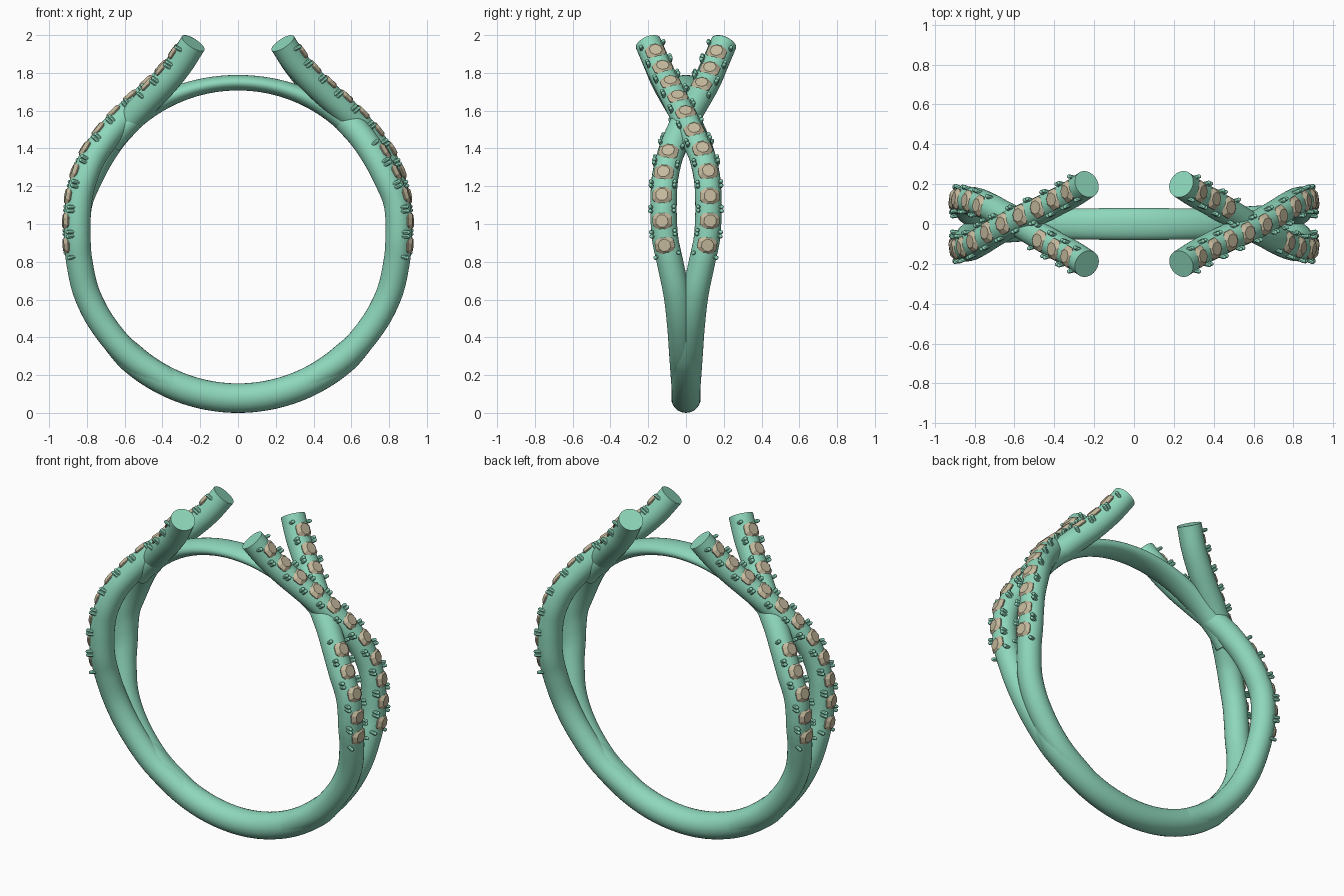
import bpy, math
from mathutils import Vector

if "Cube" in bpy.data.objects:
    bpy.data.objects.remove(bpy.data.objects["Cube"])

C = Vector((0, 0, 0.93))          # centre of the finger hole


def material(name, col):
    m = bpy.data.materials.new(name)
    m.diffuse_color = col
    m.use_nodes = True
    m.node_tree.nodes["Principled BSDF"].inputs["Base Color"].default_value = m.diffuse_color
    return m


METAL = material("green_metal", (0.27, 0.68, 0.50, 1))
GEM = material("tan_stone", (0.56, 0.49, 0.34, 1))


def add_mesh(name, verts, faces, mat=None, smooth=True):
    me = bpy.data.meshes.new(name)
    me.from_pydata([tuple(v) for v in verts], [], faces)
    me.validate()
    ob = bpy.data.objects.new(name, me)
    bpy.context.collection.objects.link(ob)
    if mat:
        me.materials.append(mat)
    bpy.ops.object.select_all(action='DESELECT')
    ob.select_set(True)
    bpy.context.view_layer.objects.active = ob
    if smooth:
        bpy.ops.object.shade_smooth_by_angle(angle=math.radians(40))
    return ob


def spline(pts, steps=8):
    """Catmull-Rom through tuples of any length."""
    P = [Vector(p) for p in pts]
    P = [2 * P[0] - P[1]] + P + [2 * P[-1] - P[-2]]
    out = []
    for i in range(1, len(P) - 2):
        a, b, c, d = P[i - 1:i + 3]
        for k in range(steps):
            t = k / steps
            out.append(0.5 * (2 * b + (c - a) * t + (2 * a - 5 * b + 4 * c - d) * t * t
                              + (3 * b - a - 3 * c + d) * t ** 3))
    return out + [P[-2]]


def frames(path):
    """Position, tangent, outward normal and sideways vector along a path."""
    res = []
    for i, p in enumerate(path):
        t = (path[min(i + 1, len(path) - 1)] - path[max(i - 1, 0)]).normalized()
        n = p - C
        n = (n - t * n.dot(t)).normalized()
        res.append((p, t, n, t.cross(n)))
    return res


def loft(rings, n):
    """Faces joining consecutive rings of n vertices, with end caps."""
    faces = [tuple(range(n - 1, -1, -1)), tuple(range((rings - 1) * n, rings * n))]
    for r in range(rings - 1):
        for k in range(n):
            a, b = r * n + k, r * n + (k + 1) % n
            faces.append((a, b, b + n, a + n))
    return faces


def sweep(name, path, radial, side, n=28):
    verts = []
    for (p, t, nn, b), ra, rb in zip(frames(path), radial, side):
        for k in range(n):
            a = 2 * math.pi * k / n
            verts.append(p + nn * (ra * math.cos(a)) + b * (rb * math.sin(a)))
    return add_mesh(name, verts, loft(len(path), n), METAL)


def lathe(verts, faces, origin, axis, u, v, profile, n, turn=0.0):
    """Append a turned solid: profile is a list of (radius, height)."""
    base = len(verts)
    for r, h in profile:
        for k in range(n):
            a = 2 * math.pi * k / n + turn
            verts.append(origin + axis * h + u * (r * math.cos(a)) + v * (r * math.sin(a)))
    faces += [tuple(i + base for i in f) for f in loft(len(profile), n)]


def at_length(path, s):
    """Frame at arc length s."""
    fr = frames(path)
    for i in range(len(path) - 1):
        d = (path[i + 1] - path[i]).length
        if s <= d or i == len(path) - 2:
            f = s / d
            t, n = fr[i][1].lerp(fr[i + 1][1], f).normalized(), fr[i][2].lerp(fr[i + 1][2], f)
            n = (n - t * n.dot(t)).normalized()
            return path[i].lerp(path[i + 1], f), t, n, t.cross(n)
        s -= d


def length_to_z(path, z):
    s = 0
    for a, b in zip(path, path[1:]):
        if b.z > z:
            return s
        s += (b - a).length
    return s


# Lower shank, thinning away where the strands split
arc = []
for i in range(65):
    a = math.radians(-75 + 150 * i / 64)
    arc.append(C + Vector((math.sin(a), 0, -math.cos(a))) * 0.852)
rad = [0.078 if p.z < 0.3 else 0.078 - 0.05 * min(1, (p.z - 0.3) / 0.4) for p in arc]
sweep("lower_shank", arc, rad, rad)

# Thin bridge over the top, hugging the hole
arc, ra, rb = [], [], []
for i in range(49):
    a = math.radians(-54 + 108 * i / 48)
    f = min(1, abs(math.degrees(a)) / 50)
    h = 0.041 + 0.022 * f ** 2
    arc.append(C + Vector((math.sin(a), 0, math.cos(a))) * (0.777 + h))
    ra.append(h)
    rb.append(0.08 - 0.015 * f ** 2)
sweep("top_bridge", arc, ra, rb)

# Strand centre lines on the right side
LOW = [(0.35, 0.008, 0.153), (0.56, 0.018, 0.29), (0.71, 0.03, 0.46), (0.80, 0.05, 0.63),
       (0.84, 0.085, 0.80), (0.85, 0.11, 0.92), (0.85, 0.118, 1.03)]
OVER = LOW + [(0.84, 0.118, 1.14), (0.815, 0.112, 1.24), (0.77, 0.088, 1.35), (0.71, 0.05, 1.44),
              (0.64, 0.01, 1.525), (0.56, -0.03, 1.605), (0.47, -0.07, 1.685),
              (0.385, -0.112, 1.765), (0.305, -0.155, 1.855), (0.237, -0.2, 1.957)]
UNDER = [(x, -y, z) for x, y, z in LOW] + [
    (0.835, -0.118, 1.13), (0.79, -0.112, 1.235), (0.73, -0.088, 1.35), (0.66, -0.05, 1.455),
    (0.585, -0.01, 1.54), (0.49, 0.05, 1.64), (0.385, 0.112, 1.75), (0.305, 0.155, 1.85),
    (0.237, 0.2, 1.957)]


def build_strand(name, pts, skip, s):
    path = spline([(x * s, y * s, z) for x, y, z in pts])
    r = [0.07] * len(path)
    strand = sweep(name, path, r, r)
    s0, s1 = length_to_z(path, 0.90), length_to_z(path, 1.885)
    step = (s1 - s0) / 10
    cv, cf, gv, gf, pv, pf = [], [], [], [], [], []
    for i in range(11):
        if i in skip:
            continue
        p, t, n, b = at_length(path, s0 + step * i)
        # crosswise scallop under each stone
        lathe(cv, cf, p + n * 0.056, b, n, t, [(0.036, -0.1), (0.036, 0.1)], 16, 0.1)
        # faceted stone
        lathe(gv, gf, p, n, t, b, [(0.012, 0.018), (0.04, 0.034), (0.056, 0.055),
                                   (0.056, 0.059), (0.034, 0.077)], 8, math.pi / 8)
        # four small prongs around the stone
        for along in (-0.42, 0.42):
            q, t2, n2, b2 = at_length(path, s0 + step * (i + along))
            for side in (-0.047, 0.047):
                ax = (n2 + b2 * (side * 6)).normalized()
                lathe(pv, pf, q + b2 * side, ax, t2, t2.cross(-ax),
                      [(0.011, 0.02), (0.011, 0.062), (0.008, 0.069), (0.003, 0.072)], 8)
    cutter = add_mesh("scallop_cutter", cv, cf, None, False)
    cutter.hide_render = True
    mod = strand.modifiers.new("scallops", 'BOOLEAN')
    mod.operation, mod.solver, mod.object = 'DIFFERENCE', 'EXACT', cutter
    bpy.context.view_layer.objects.active = strand
    bpy.ops.object.modifier_apply(modifier=mod.name)
    bpy.data.objects.remove(cutter)
    add_mesh(name + "_stones", gv, gf, GEM, False)
    add_mesh(name + "_prongs", pv, pf, METAL)


# Right side, then the same turned half way round for the left
for side, s in (("right", 1), ("left", -1)):
    build_strand(side + "_over_strand", OVER, (), s)
    build_strand(side + "_under_strand", UNDER, (5, 6, 7), s)
